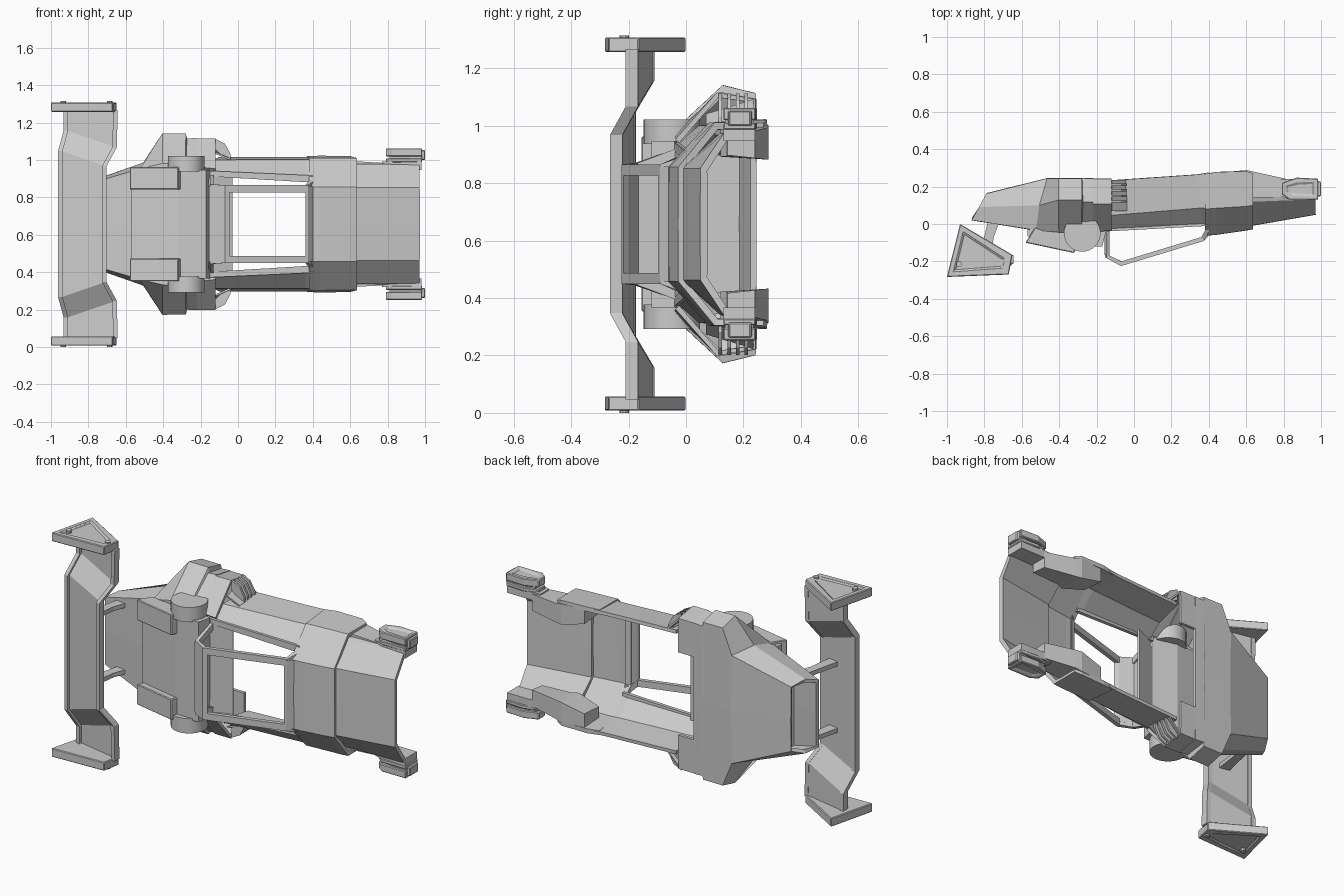
import bpy, bmesh
from mathutils import Matrix

if "Cube" in bpy.data.objects:
    bpy.data.objects.remove(bpy.data.objects["Cube"])

ZC = 0.6575  # mirror plane; all parts are modelled as (x, y, w) with w = z - ZC


def finish(name, bm, mirror=True, thick=0, bevel=0):
    bmesh.ops.recalc_face_normals(bm, faces=bm.faces)
    me = bpy.data.meshes.new(name)
    bm.to_mesh(me)
    bm.free()
    ob = bpy.data.objects.new(name, me)
    ob.location.z = ZC
    bpy.context.collection.objects.link(ob)
    if mirror:
        m = ob.modifiers.new("mirror", 'MIRROR')
        m.use_axis = (False, False, True)
    if thick:
        s = ob.modifiers.new("shell", 'SOLIDIFY')
        s.thickness, s.offset = thick, 0
    if bevel:
        b = ob.modifiers.new("bevel", 'BEVEL')
        b.width, b.segments, b.limit_method = bevel, 1, 'ANGLE'
    return ob


def loft(name, stations, thick=0, closed=False, bevel=0):
    """Quads between successive rows of points; closed = solid with end caps."""
    bm = bmesh.new()
    rows = [[bm.verts.new(p) for p in st] for st in stations]
    n = len(rows[0])
    for a, b in zip(rows, rows[1:]):
        for i in range(n if closed else n - 1):
            j = (i + 1) % n
            bm.faces.new((a[i], a[j], b[j], b[i]))
    if closed:
        bm.faces.new(rows[0])
        bm.faces.new(rows[-1])
    return finish(name, bm, True, thick, bevel)


def slab(name, outline, w0, w1, bevel=0, inset=0):
    """xy outline extruded from w0 to w1, optional recessed outer face."""
    bm = bmesh.new()
    lo = [bm.verts.new((x, y, w0)) for x, y in outline]
    hi = [bm.verts.new((x, y, w1)) for x, y in outline]
    n = len(lo)
    if w0 > 0:
        bm.faces.new(lo[::-1])
    top = bm.faces.new(hi)
    for i in range(n):
        j = (i + 1) % n
        bm.faces.new((lo[i], lo[j], hi[j], hi[i]))
    if inset:
        bmesh.ops.recalc_face_normals(bm, faces=bm.faces)
        bmesh.ops.inset_region(bm, faces=[top], thickness=inset)
        bmesh.ops.inset_region(bm, faces=[top], thickness=0.004, depth=-0.008)
    return finish(name, bm, True, 0, bevel)


def rod(name, x, y, w0, w1, r, seg):
    bm = bmesh.new()
    bmesh.ops.create_cone(bm, cap_ends=True, segments=seg, radius1=r, radius2=r, depth=w1 - w0,
                          matrix=Matrix.Translation((x, y, (w0 + w1) / 2)))
    return finish(name, bm)


# --- rear wing: kinked blade, edge lips, end plates, bolts, struts
blade = [(0, 0, -.95, -.19, -.715, -.235), (.39, .31, -.95, -.19, -.715, -.235),
         (.50, .41, -.92, -.125, -.66, -.18), (.61, .61, -.92, -.125, -.655, -.18)]
loft("wing_blade", [[(xr, yr, wr), (xf, yf, wf)] for wr, wf, xr, yr, xf, yf in blade], thick=.022)
for nm, front in (("wing_front_lip", 1), ("wing_rear_lip", 0)):
    rows = []
    for b in blade:
        w, x, y = b[front], b[2 + 2 * front], b[3 + 2 * front]
        rows.append([(x - .012, y - .027, w), (x + .012, y - .03, w), (x + .012, y + .013, w), (x - .012, y + .015, w)])
    loft(nm, rows, closed=True)
slab("wing_end_plate", [(-.93, 0), (-.65, -.165), (-.67, -.27), (-1.0, -.283)], .6, .65, bevel=.004, inset=.05)
for x, y in ((-.935, -.215), (-.685, -.215)):
    rod("wing_bolt", x, y, .63, .6575, .016, 10)
slab("wing_strut", [(-.72, .01), (-.78, .02), (-.83, -.2), (-.77, -.22), (-.75, -.07)], .18, .205)

# --- tail and rear fenders
def rear(x, yt, wt, ym, wm, yb, wb, lean=(0, 0)):
    xm, xb = x + lean[0], x + lean[1]
    return [(x, yt, 0), (x, yt, wt), (xm, ym, wm), (xb, yb, wb), (xb, yb, 0)]

loft("rear_body", [rear(-.865, .03, .19, .09, .205, .155, .18, (.04, .08)),
                   rear(-.52, -.025, .29, .1, .32, .235, .31, (.02, .06)),
                   rear(-.40, -.035, .32, .13, .475, .235, .45),
                   rear(-.285, -.035, .32, .13, .475, .235, .45),
                   rear(-.28, -.035, .31, .12, .45, .235, .43),
                   rear(-.22, -.035, .30, .12, .45, .235, .43)], thick=.022)
loft("tail_inner_panel", [[(-.70, .01, 0), (-.70, .01, .24)], [(-.62, .19, 0), (-.62, .19, .24)]], thick=.01)
loft("rear_side_pod", [[(x, yt, wt), (x, .11, wm), (x, .235, wb), (x, .235, .24)] for x, yt, wt, wm, wb in
                       [(-.22, -.035, .3, .45, .43), (-.12, -.03, .29, .45, .43)]], thick=.018)
# sloped louvres closing the front of each pod
loft("louvre_back", [[(-.12, .07, .38), (-.12, .235, .43)], [(-.04, .07, .345), (-.04, .235, .35)]], thick=.01)
for y in (.12, .15, .18, .21):
    loft("vent_slat", [[(x, y - .006, w0), (x, y + .006, w0), (x, y + .006, w1), (x, y - .006, w1)]
                       for x, w0, w1 in ((-.12, .39, .455), (-.07, .36, .43), (-.04, .34, .375))], closed=True)

# --- engine deck, raised pods and drum ends
slab("engine_deck", [(-.57, -.03), (-.57, -.065), (-.32, -.12), (-.17, -.12), (-.15, -.04), (-.3, 0)], 0, .29)
slab("deck_pod", [(-.58, -.1), (-.32, -.155), (-.30, -.10), (-.31, -.03), (-.53, -.02)], .185, .305, bevel=.004)
drum = rod("drum_end", -.277, -.05, .28, .365, .098, 32)
loft("rear_bulkhead", [[(x, y, 0), (x, y, w)] for x, y, w in
                       [(-.15, -.18, .2), (-.155, -.04, .25), (-.03, 0, .27)]], thick=.012)

# --- cabin frame: flat-faced bars following the window outline, plus two cross members
ring = [(-.15, -.03, .255), (-.15, -.18, .205), (-.07, -.225, .2), (.375, -.09, .2), (.41, -.02, .225)]
hole = [(-.132, -.035, .255), (-.132, -.168, .205), (-.068, -.2, .2), (.36, -.07, .2), (.38, -.035, .225)]
loft("cabin_frame", [[(*o[:2], o[2] + .008), (*h[:2], h[2] + .008), (*h[:2], h[2] - .03), (*o[:2], o[2] - .03)]
                     for o, h in zip(ring, hole)], closed=True)
slab("roof_rear_bar", [(-.15, -.18), (-.07, -.225), (-.045, -.217), (-.065, -.2), (-.14, -.165)], 0, .19)
slab("roof_front_bar", [(.36, -.095), (.375, -.09), (.41, -.05), (.41, -.025), (.38, -.04), (.36, -.07)], 0, .2)
loft("window_sill", [[(-.15, -.03, .255), (-.15, -.03, .285)], [(.40, 0, .222), (.40, 0, .26)]], thick=.02)

# --- side rails beside the cabin
loft("side_rail", [[(-.13, -.025, .27), (-.13, .05, .335), (-.10, .235, .35)],
                   [(.36, .005, .25), (.36, .09, .335), (.34, .265, .35)],
                   [(.42, .005, .25), (.42, .09, .34), (.40, .275, .35)]], thick=.02)

# --- hood and nose shells
loft("hood", [[(x, y, 0), (x, y, .195), (x, ym, .342), (x + dx, yb, wb), ] for x, y, ym, dx, yb, wb in
              [(.38, -.05, .085, -.01, .265, .35), (.44, -.045, .09, 0, .278, .353),
               (.60, -.022, .1, 0, .283, .35), (.635, -.015, .105, 0, .27, .34)]], thick=.026)
loft("nose", [[(x, y, 0), (x, y, .19), (x, ym, .305), (x, yb, .31)] for x, y, ym, yb in
              [(.60, -.002, .125, .15), (.97, .062, .138, .15)]], thick=.026)

# --- front wheel-arch blocks
loft("front_block", [[(x, y0, w0), (x, y0, w1), (x, y1, w1), (x, y1, w0 - .01)] for x, y0, y1, w0, w1 in
                     [(.46, .14, .275, .27, .345), (.60, .12, .288, .235, .345),
                      (.64, .14, .28, .235, .335), (.82, .145, .24, .24, .325)]], closed=True)
loft("front_side_plate", [[(x, y0, .29), (x, y0, .335), (x, y1, .335), (x, y1, .29)] for x, y0, y1 in
                          [(.77, .155, .235), (.82, .135, .24), (.98, .13, .24)]], closed=True)

# --- lamp pods: two plates around a recessed core, with a lens block
out = [(.79, .16), (.83, .13), (.985, .13), (.985, .242), (.87, .248), (.79, .22)]
slab("lamp_pod_outer", out, .362, .405, bevel=.006, inset=.03)
slab("lamp_pod_inner", out, .33, .352, bevel=.004)
slab("lamp_core", [(.81, .155), (.98, .135), (.98, .236), (.81, .225)], .34, .385)
slab("lamp_lens", [(.98, .145), (1.0, .15), (1.0, .225), (.98, .232)], .343, .395, bevel=.004)

# smooth the round drums only
bpy.context.view_layer.objects.active = drum
drum.select_set(True)
bpy.ops.object.shade_smooth_by_angle()
